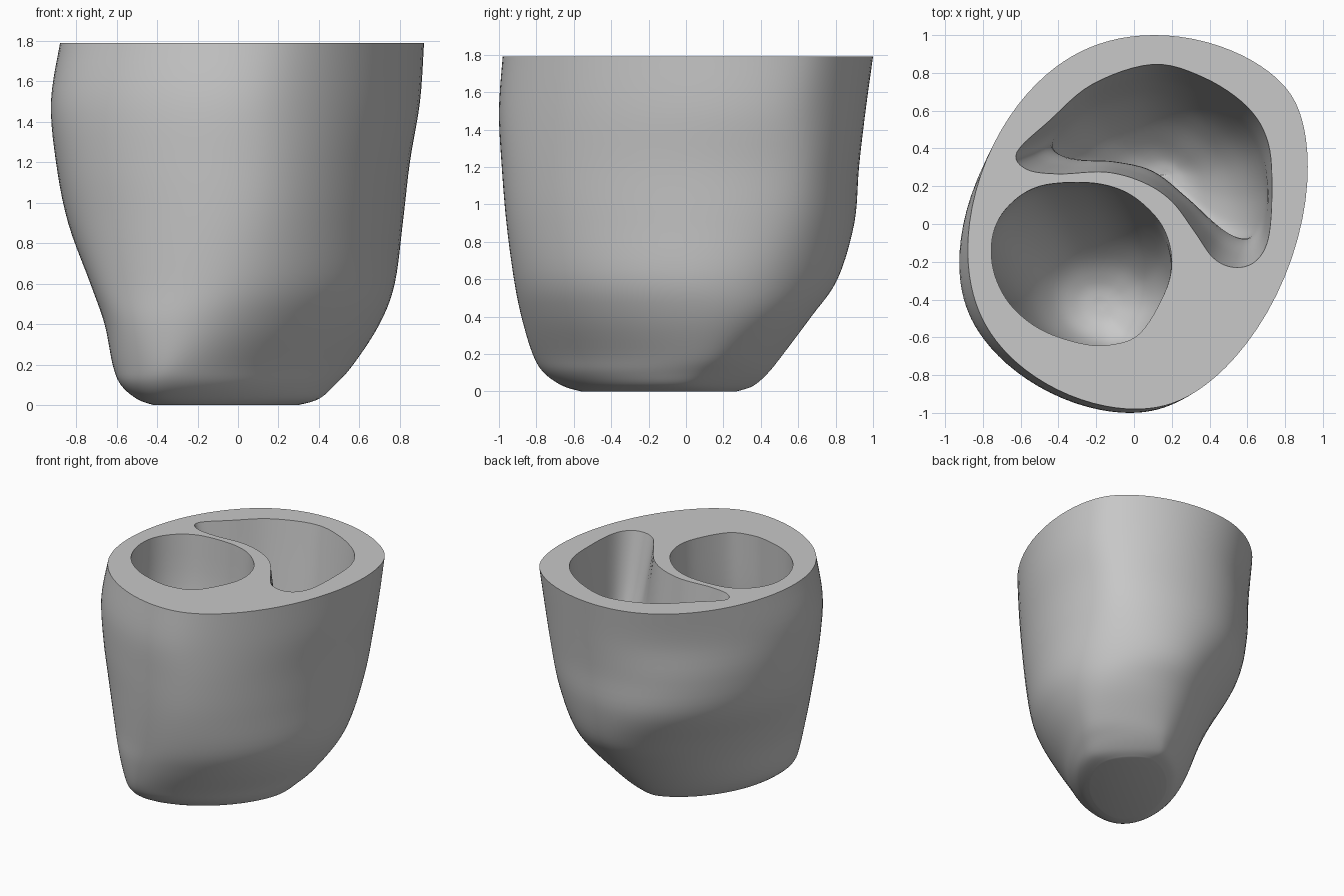
import bpy
import bmesh
from math import cos, sin, pi, radians
from mathutils import Vector

cube = bpy.data.objects.get("Cube")
if cube:
    bpy.data.objects.remove(cube, do_unlink=True)

TOP = 1.79
SIDES = 96
CORNER = .025  # slight squaring of the wall outline


def spline(points, steps, closed=False):
    """Smooth curve through points of any dimension."""
    pts = [Vector(p) for p in points]
    count = len(pts)

    def at(i):
        return pts[i % count] if closed else pts[max(0, min(count - 1, i))]

    curve = []
    for i in range(count if closed else count - 1):
        a, b, c, d = at(i - 1), at(i), at(i + 1), at(i + 2)
        for k in range(steps):
            t = k / steps
            curve.append(b + (c - a) * (t / 2)
                         + (a * 2 - b * 5 + c * 4 - d) * (t * t / 2)
                         + (b * 3 - a - c * 3 + d) * (t ** 3 / 2))
    if not closed:
        curve.append(pts[-1])
    return curve


def rounded_section(z, reach):
    """Convex ring whose reach is given in evenly spaced directions."""
    n = len(reach)
    mean = sum(reach) / n
    waves = [(n // 2, 0, CORNER * mean ** 3)]
    for m in range(n // 2 + 1):
        share = (1 if m in (0, n // 2) else 2) / n
        waves.append((m,
                      share * sum(h * cos(m * 2 * pi * k / n) for k, h in enumerate(reach)),
                      share * sum(h * sin(m * 2 * pi * k / n) for k, h in enumerate(reach))))
    ring = []
    for k in range(SIDES):
        t = 2 * pi * k / SIDES
        h = sum(a * cos(m * t) + b * sin(m * t) for m, a, b in waves)
        slope = sum(m * (b * cos(m * t) - a * sin(m * t)) for m, a, b in waves)
        ring.append((h * cos(t) - slope * sin(t), h * sin(t) + slope * cos(t), z))
    return ring


def cavity_sections(mouth, deep, centre, levels):
    """Rings that blend from the mouth to the deep outline, then shrink and drift."""
    pairs = list(zip(spline(mouth, 6, closed=True), spline(deep, 6, closed=True)))
    middle = Vector(centre)
    sections = []
    for z, blend, size, dx, dy in spline(levels, 5):
        ring = [middle + (p.lerp(q, blend) - middle) * size for p, q in pairs]
        sections.append([(v.x + dx, v.y + dy, z) for v in ring])
    return sections


def loft(bm, sections):
    """Skin the rings, cap the last one and return the edges of the first."""
    rings = [[bm.verts.new(co) for co in ring] for ring in sections]
    n = len(rings[0])
    for upper, lower in zip(rings, rings[1:]):
        for i in range(n):
            j = (i + 1) % n
            bm.faces.new((upper[i], upper[j], lower[j], lower[i]))
    bm.faces.new(rings[-1])
    return [bm.edges.get((rings[0][i], rings[0][(i + 1) % n])) for i in range(n)]


# Outer wall: height, then reach towards +x, and every eighth turn onwards
wall_levels = [
    (TOP, .92, 1.08, 1.0, .89, .88, .96, .98, .88),
    (1.5, .9, 1.04, .96, .855, .925, 1.0, 1.0, .87),
    (1.2, .85, 1.0, .925, .845, .9, .99, .985, .85),
    (.9, .815, .95, .9, .795, .84, .96, .96, .82),
    (.6, .775, .86, .81, .63, .73, .93, .92, .77),
    (.4, .7, .75, .67, .52, .66, .91, .88, .68),
    (.2, .57, .57, .52, .42, .62, .87, .82, .55),
    (.1, .48, .46, .44, .36, .58, .83, .76, .49),
    (.03, .4, .36, .36, .3, .5, .74, .66, .42),
    (0, .3, .29, .27, .23, .42, .61, .56, .34),
]

# Round chamber: outline, then height, blend, size and drift
round_mouth = [(.2, -.2), (.16, -.03), (.055, .1), (-.08, .185), (-.26, .22), (-.5, .2),
               (-.66, .1), (-.745, -.05), (-.745, -.24), (-.66, -.42), (-.5, -.555),
               (-.29, -.63), (-.13, -.64), (.03, -.58), (.16, -.37)]
round_levels = [(TOP, 0, 1, 0, 0), (1.3, 0, .99, 0, -.02), (.9, 0, .92, .04, -.08),
                (.6, 0, .77, .08, -.15), (.4, 0, .53, .1, -.2), (.31, 0, .26, .1, -.22),
                (.29, 0, .03, .1, -.22)]

# Crescent chamber: its hollow side straightens with depth
crescent_mouth = [(-.62, .38), (-.45, .545), (-.22, .74), (.1, .845), (.37, .775), (.6, .62),
                  (.71, .43), (.73, .17), (.71, -.08), (.64, -.2), (.53, -.23), (.42, -.18),
                  (.32, -.04), (.2, .12), (.05, .22), (-.15, .275), (-.4, .265), (-.57, .29)]
crescent_deep = [(-.44, .43), (-.38, .52), (-.2, .66), (.08, .74), (.32, .7), (.52, .56),
                 (.64, .4), (.69, .2), (.68, .02), (.64, -.06), (.58, -.08), (.5, -.05),
                 (.41, .02), (.28, .14), (.1, .28), (-.1, .33), (-.28, .34), (-.4, .37)]
crescent_levels = [(TOP, 0, 1, 0, 0), (1.4, .5, 1, 0, 0), (1.05, 1, 1, 0, 0),
                   (.78, 1, .93, -.03, -.04), (.58, 1, .76, -.06, -.08),
                   (.43, 1, .46, -.08, -.1), (.36, 1, .22, -.08, -.1),
                   (.34, 1, .03, -.08, -.1)]

bm = bmesh.new()
rims = loft(bm, [rounded_section(row[0], row[1:]) for row in spline(wall_levels, 5)])
rims += loft(bm, cavity_sections(round_mouth, round_mouth, (-.28, -.2), round_levels))
rims += loft(bm, cavity_sections(crescent_mouth, crescent_deep, (.26, .36), crescent_levels))

# Flat cut face on top, around both openings
bmesh.ops.triangle_fill(bm, edges=rims, use_beauty=True, normal=(0, 0, 1))
bmesh.ops.recalc_face_normals(bm, faces=bm.faces)

mesh = bpy.data.meshes.new("chamber_walls")
bm.to_mesh(mesh)
bm.free()
walls = bpy.data.objects.new("chamber_walls", mesh)
bpy.context.collection.objects.link(walls)

# Single grey material
grey = bpy.data.materials.new("plain_grey")
grey.use_nodes = True
colour = (.58, .58, .58, 1)
grey.diffuse_color = colour
grey.node_tree.nodes["Principled BSDF"].inputs["Base Color"].default_value = colour
mesh.materials.append(grey)

bpy.ops.object.select_all(action="DESELECT")
walls.select_set(True)
bpy.context.view_layer.objects.active = walls
bpy.ops.object.shade_smooth_by_angle(angle=radians(40))
